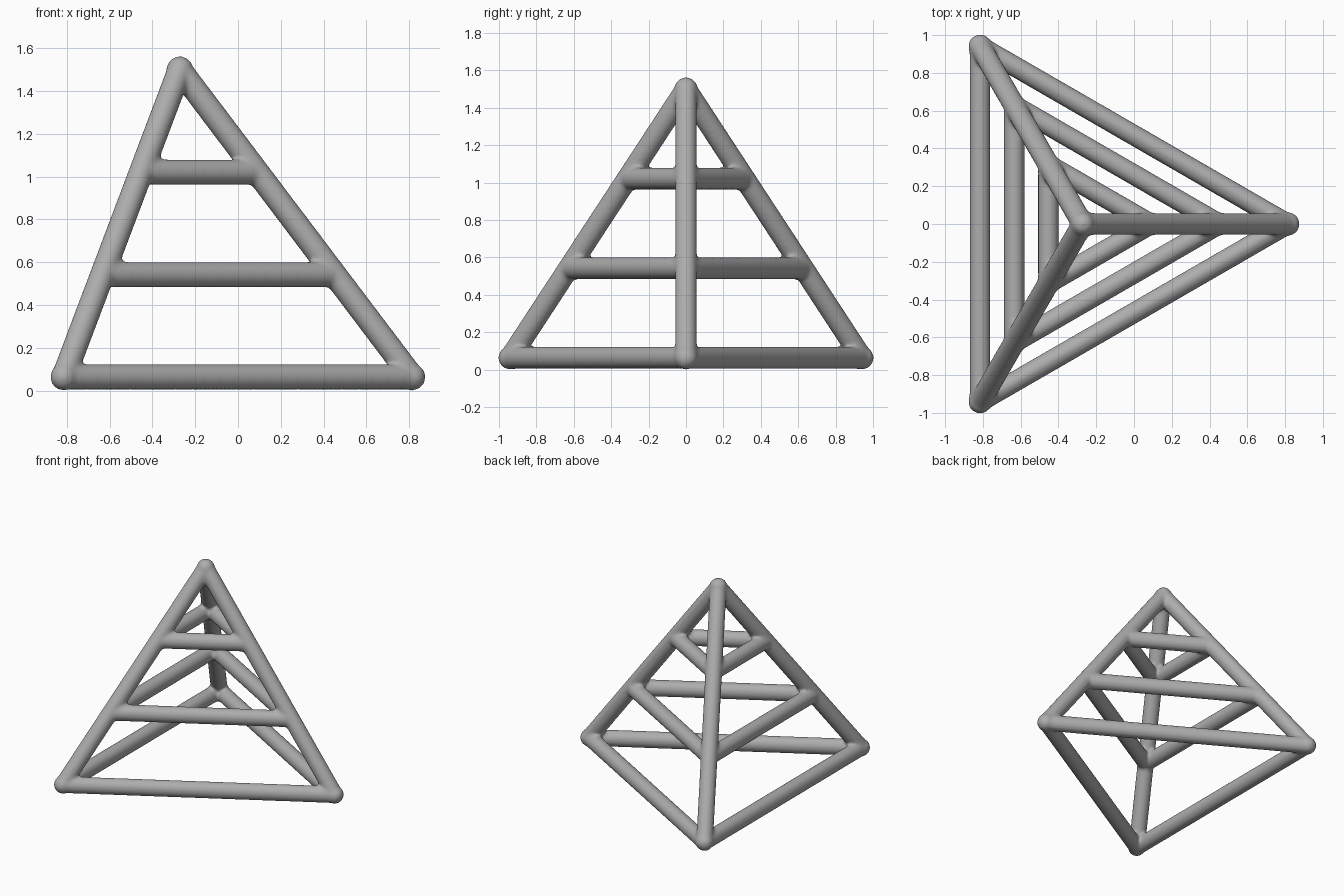
import bpy
import bmesh
import math
from mathutils import Matrix, Vector

cube = bpy.data.objects.get("Cube")
if cube:
    bpy.data.objects.remove(cube, do_unlink=True)

BASE_Z, APEX_Z = 0.063, 1.50      # centre heights of the corner joints
CENTRE_X, CIRCLE = -0.272, 1.086  # base triangle centre and circumradius
LEG_R, JOINT_R = 0.058, 0.063
RUNG_W, RUNG_H = 0.055, 0.059     # rungs are a little taller than wide

grey = bpy.data.materials.new("warm_grey")
grey.use_nodes = True
colour = (0.42, 0.42, 0.42, 1)
grey.diffuse_color = colour
grey.node_tree.nodes["Principled BSDF"].inputs["Base Color"].default_value = colour


def add_tube(bm, a, b, half_width, half_height):
    """Closed round tube from a to b with an elliptical section."""
    along = (b - a).normalized()
    side = Vector((0, 0, 1)).cross(along).normalized()
    up = along.cross(side)
    turn = Matrix((side, up, along)).transposed().to_4x4()
    size = Matrix.Diagonal((half_width, half_height, (b - a).length, 1))
    bmesh.ops.create_cone(bm, cap_ends=True, segments=32, radius1=1, radius2=1,
                          depth=1, matrix=Matrix.Translation((a + b) / 2) @ turn @ size)


def add_joint(bm, point, radius):
    bmesh.ops.create_uvsphere(bm, u_segments=32, v_segments=16, radius=radius,
                              matrix=Matrix.Translation(point))


apex = Vector((CENTRE_X, 0, APEX_Z))
corners = [Vector((CENTRE_X + CIRCLE * math.cos(t), CIRCLE * math.sin(t), BASE_Z))
           for t in (0, math.tau / 3, 2 * math.tau / 3)]

bm = bmesh.new()

# Three sloping legs meeting at the apex
add_joint(bm, apex, JOINT_R)
for corner in corners:
    add_tube(bm, corner, apex, LEG_R, LEG_R)
    add_joint(bm, corner, JOINT_R)

# Three triangular rings of rungs: base, one third and two thirds of the way up
for level in range(3):
    ring = [c.lerp(apex, level / 3) for c in corners]
    for i in range(3):
        add_tube(bm, ring[i], ring[(i + 1) % 3], RUNG_W, RUNG_H)

mesh = bpy.data.meshes.new("pyramid_frame")
bm.to_mesh(mesh)
bm.free()
mesh.materials.append(grey)
frame = bpy.data.objects.new("pyramid_frame", mesh)
bpy.context.collection.objects.link(frame)

# Fuse the tubes and soften the joints into small fillets
fuse = frame.modifiers.new("fuse", "REMESH")
fuse.mode = "VOXEL"
fuse.voxel_size = 0.011
fuse.use_smooth_shade = True
soften = frame.modifiers.new("soften", "SMOOTH")
soften.factor = 0.5
soften.iterations = 8
